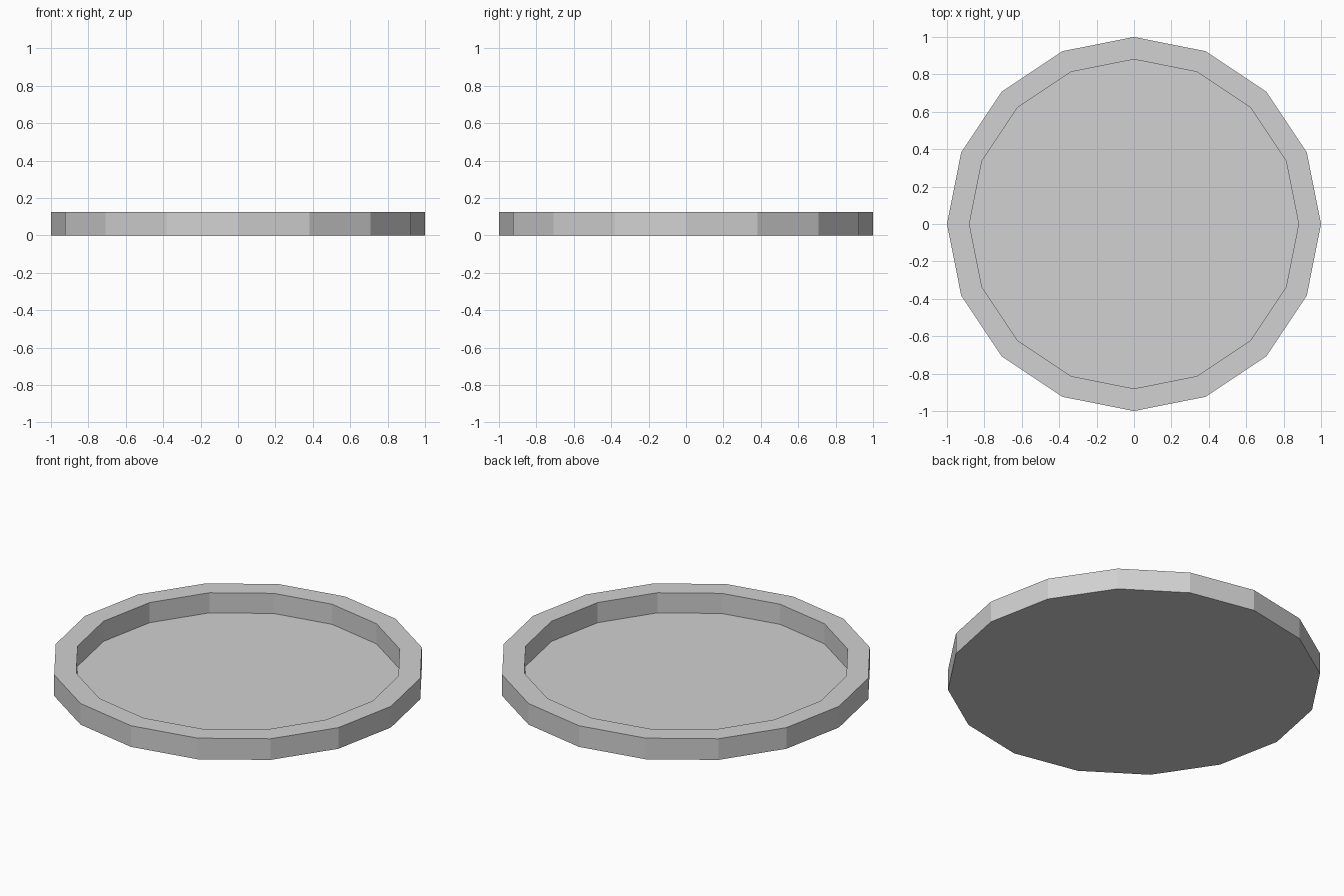
import bpy
import bmesh
from mathutils import Matrix

cube = bpy.data.objects.get("Cube")
if cube:
    bpy.data.objects.remove(cube, do_unlink=True)

SIDES = 16
HEIGHT = 0.125
FLOOR = 0.006
INNER = 0.88

# Plain grey material
grey = bpy.data.materials.new("light grey")
grey.use_nodes = True
colour = (0.64, 0.64, 0.64, 1)
grey.diffuse_color = colour
grey.node_tree.nodes["Principled BSDF"].inputs["Base Color"].default_value = colour

# Solid sixteen-sided disc standing on the ground
bm = bmesh.new()
bmesh.ops.create_cone(bm, cap_ends=True, segments=SIDES, radius1=1, radius2=1,
                      depth=HEIGHT, matrix=Matrix.Translation((0, 0, HEIGHT / 2)))

# Rim: extrude the top cap in place and shrink it
top = max(bm.faces, key=lambda f: f.calc_center_median().z)
rim = bmesh.ops.extrude_discrete_faces(bm, faces=[top])["faces"][0]
bmesh.ops.scale(bm, vec=(INNER, INNER, 1), verts=rim.verts)

# Recess: extrude the shrunken cap down to a thin floor
base = bmesh.ops.extrude_discrete_faces(bm, faces=[rim])["faces"][0]
bmesh.ops.translate(bm, vec=(0, 0, FLOOR - HEIGHT), verts=base.verts)
bmesh.ops.recalc_face_normals(bm, faces=bm.faces)

mesh = bpy.data.meshes.new("tray")
bm.to_mesh(mesh)
bm.free()
mesh.materials.append(grey)
tray = bpy.data.objects.new("tray", mesh)
bpy.context.collection.objects.link(tray)
